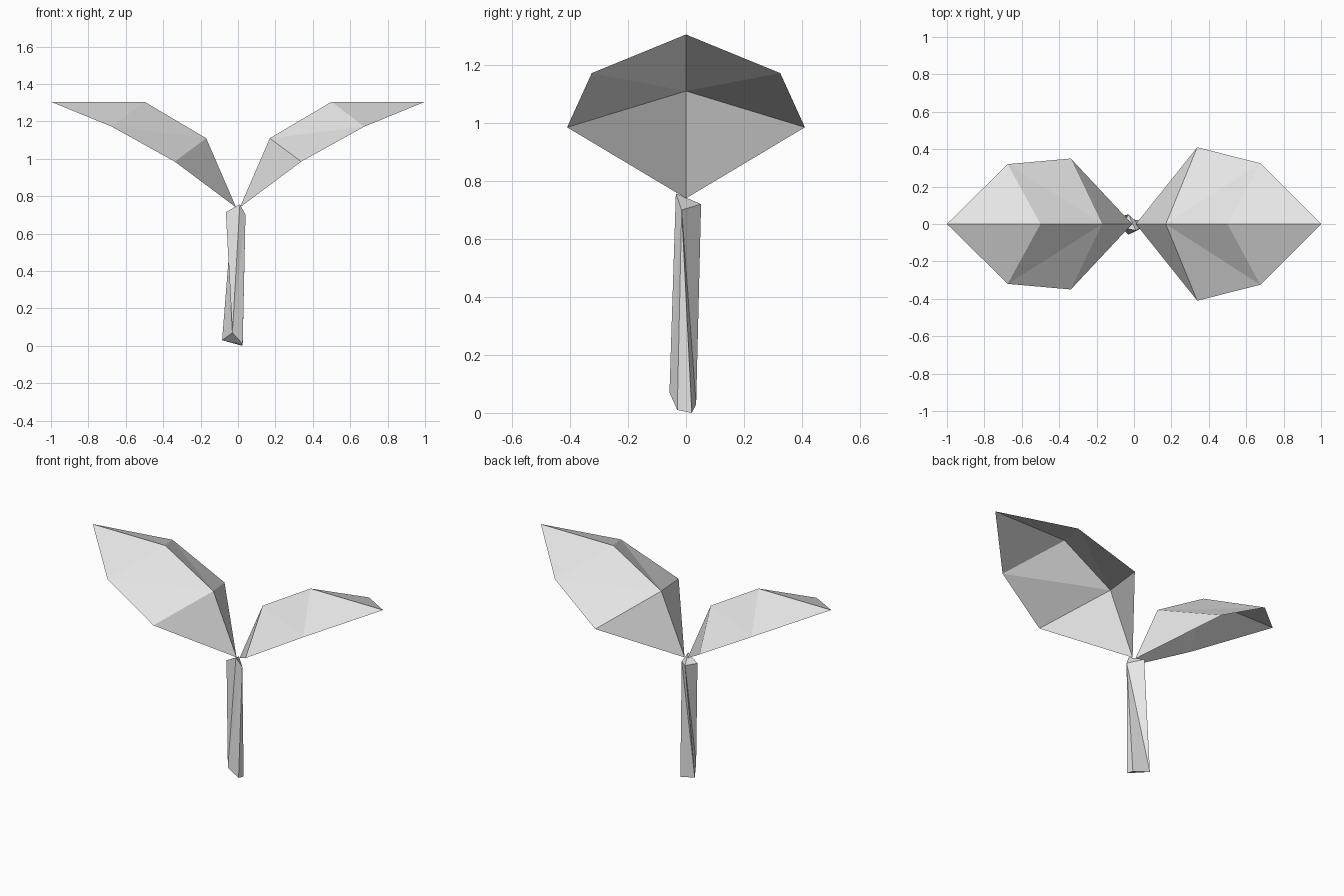
import bpy

cube = bpy.data.objects.get("Cube")
if cube:
    bpy.data.objects.remove(cube, do_unlink=True)

grey = bpy.data.materials.new("pale_grey")
grey.use_nodes = True
colour = (0.8, 0.8, 0.8, 1)
grey.diffuse_color = colour
grey.node_tree.nodes["Principled BSDF"].inputs["Base Color"].default_value = colour


def add_mesh(name, points, faces):
    mesh = bpy.data.meshes.new(name)
    mesh.from_pydata(points, [], faces)
    mesh.materials.append(grey)
    mesh.update()
    obj = bpy.data.objects.new(name, mesh)
    bpy.context.collection.objects.link(obj)
    return obj


# Leaf: a folded sheet whose two halves slope down from a central ridge
def add_leaf(name, side, half_widths):
    ridge = [(side * x, 0, z) for x, z in
             ((0.01, 0.74), (0.17, 1.11), (0.5, 1.305), (1, 1.305))]
    points, faces = list(ridge), []
    for half in (1, -1):
        near = len(points)
        far = near + 1
        points.append((side * 0.338, half * half_widths[0], 0.985))
        points.append((side * 0.675, half * half_widths[1], 1.172))
        strips = [(0, near, 1), (1, near, far), (1, far, 2), (2, far, 3)]
        # Keep every face pointing upward
        flip = side * half > 0
        faces += [f[::-1] if flip else f for f in strips]
    return add_mesh(name, points, faces)


add_leaf("left_leaf", 1, (0.41, 0.325))
add_leaf("right_leaf", -1, (0.35, 0.32))

# Stem: a slightly twisted four-sided stalk with slanted ends
bottom = [(-0.03, -0.057, 0.07), (0.025, -0.03, 0.01),
          (0.025, 0.02, 0), (-0.085, 0.035, 0.03)]
top = [(0.01, -0.035, 0.757), (0.04, -0.015, 0.7),
       (-0.03, 0.052, 0.72), (-0.065, -0.02, 0.715)]
a, b, c, d, p, q, s, r = range(8)
add_mesh("stem", bottom + top, [
    (a, b, q), (a, q, p),            # front
    (b, c, q),                       # left side
    (c, d, q), (q, d, s),            # back
    (a, s, d), (a, r, s), (a, p, r),  # right side
    (p, q, s), (p, s, r),            # top end
    (a, d, b), (b, d, c),            # bottom end
])
